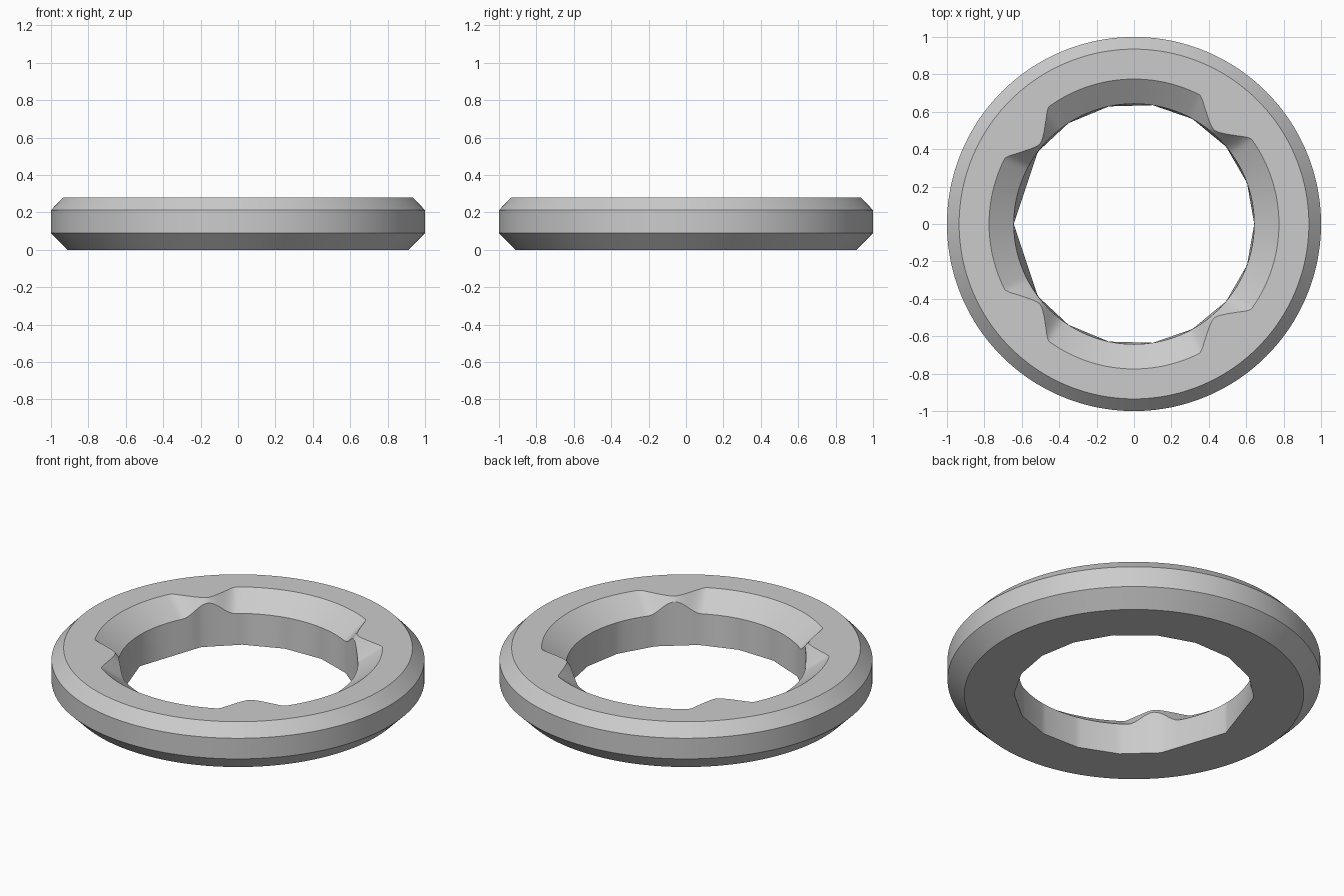
import bpy
import bmesh
from math import cos, sin, radians, pi

cube = bpy.data.objects.get("Cube")
if cube:
    bpy.data.objects.remove(cube)

grey = bpy.data.materials.new("plain_grey")
grey.use_nodes = True
grey.diffuse_color = (0.6, 0.6, 0.6, 1)
bsdf = next(n for n in grey.node_tree.nodes if n.type == 'BSDF_PRINCIPLED')
bsdf.inputs["Base Color"].default_value = grey.diffuse_color

SEGMENTS = 240
HEIGHT = 0.28
BORE = 0.643
TAB_HALF = 13            # half the angular width of a tab, in degrees
TABS = (49.5, 139.5, 220.5, 310.5)
CORNERS = (0, 20, 40, 61, 81, 102, 123, 143, 180)


def bore_radius(a):
    """Radius of the coarse polygon that forms the lower edge of the hole."""
    a = min(a, 360 - a)
    for lo, hi in zip(CORNERS, CORNERS[1:]):
        if a <= hi:
            half = radians(hi - lo) / 2
            return BORE * cos(half) / cos(radians(a - (lo + hi) / 2))


def section(a):
    """Closed cross-section (radius, height) at angle a."""
    off = min(abs(a - t) for t in TABS)
    t = min(off / TAB_HALF, 1)
    lip_z = 0.185 + 0.07 * (0.5 + 0.5 * cos(pi * t))
    rim = 0.66 + 0.115 * t ** 1.5
    return [(bore_radius(a), 0), (BORE, lip_z),
            ((BORE + rim) / 2, (lip_z + HEIGHT) / 2), (rim, HEIGHT),
            (0.935, HEIGHT), (1, 0.212), (1, 0.09), (0.91, 0)]


# Ring body: cross-sections swept around the axis, joined by quads
bm = bmesh.new()
loops = []
for i in range(SEGMENTS):
    a = 360 * i / SEGMENTS
    c, s = cos(radians(a)), sin(radians(a))
    loops.append([bm.verts.new((r * c, r * s, z)) for r, z in section(a)])
for i, here in enumerate(loops):
    there = loops[(i + 1) % SEGMENTS]
    for j in range(len(here)):
        k = (j + 1) % len(here)
        bm.faces.new((here[j], here[k], there[k], there[j]))
bmesh.ops.recalc_face_normals(bm, faces=bm.faces[:])

mesh = bpy.data.meshes.new("ring_body")
bm.to_mesh(mesh)
bm.free()
mesh.materials.append(grey)
ring = bpy.data.objects.new("ring_body", mesh)
bpy.context.collection.objects.link(ring)

# Smooth round faces, crisp chamfers
bpy.ops.object.select_all(action='DESELECT')
ring.select_set(True)
bpy.context.view_layer.objects.active = ring
bpy.ops.object.shade_smooth_by_angle(angle=radians(25))
